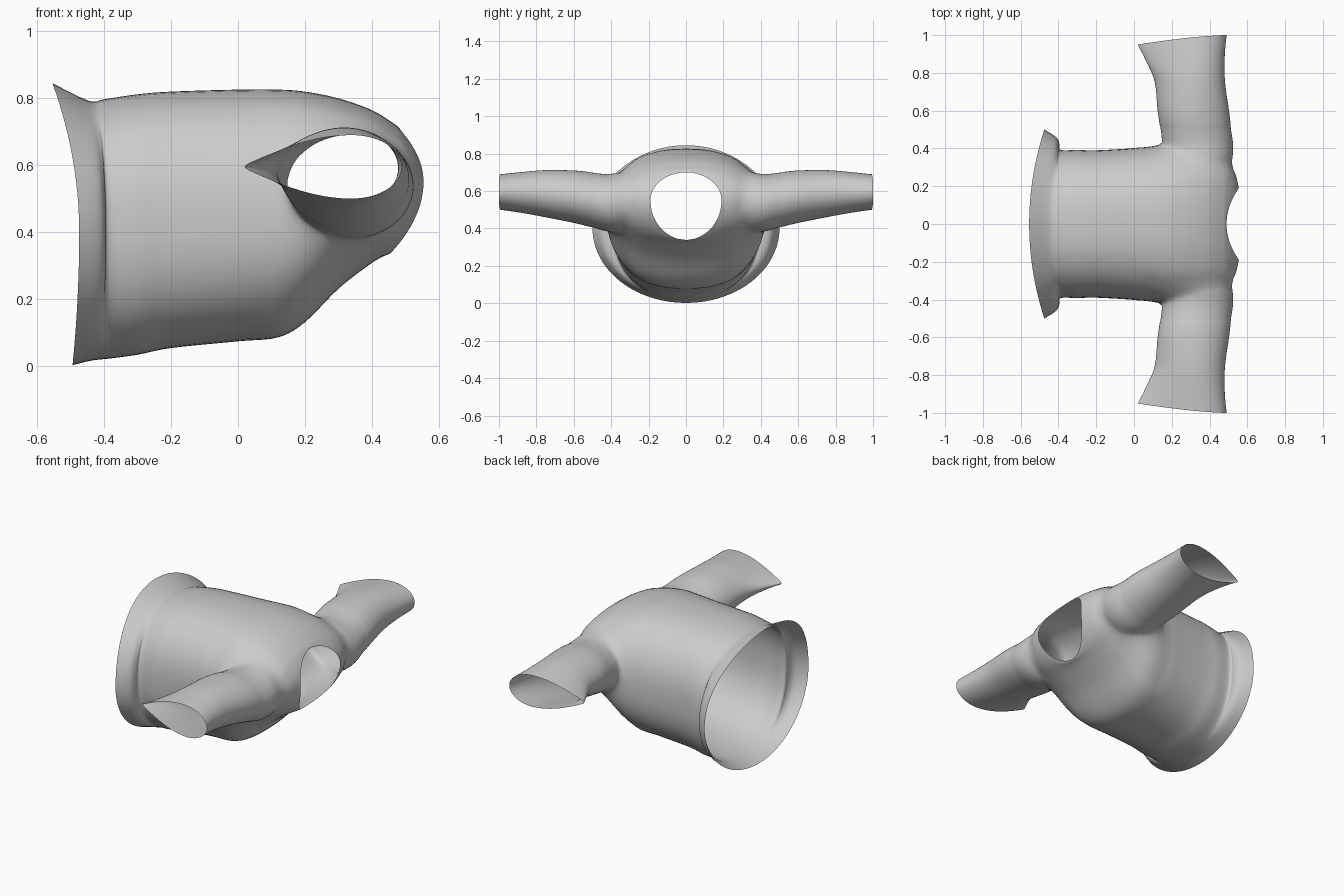
import bpy, bmesh
from math import sin, cos, pi

if "Cube" in bpy.data.objects:
    bpy.data.objects.remove(bpy.data.objects["Cube"])

SEG = 72

def catmull(rows, steps):
    """Smoothly interpolate parameter rows along a loft."""
    out = []
    for i in range(len(rows) - 1):
        a, b, c, d = (rows[max(i - 1, 0)], rows[i], rows[i + 1],
                      rows[min(i + 2, len(rows) - 1)])
        for k in range(steps):
            t = k / steps
            out.append([0.5 * (2 * q + (r - p) * t + (2 * p - 5 * q + 4 * r - s) * t * t
                               + (3 * q - p - 3 * r + s) * t ** 3)
                        for p, q, r, s in zip(a, b, c, d)])
    out.append(list(rows[-1]))
    return out

def loft(bm, rings, tip_a, tip_b):
    """Skin the rings; both ends are closed by a cone to a tip."""
    vs = [[bm.verts.new(p) for p in ring] for ring in rings]
    for r0, r1 in zip(vs, vs[1:]):
        for i in range(SEG):
            j = (i + 1) % SEG
            bm.faces.new((r0[i], r0[j], r1[j], r1[i]))
    for ring, tip in ((vs[0], tip_a), (vs[-1], tip_b)):
        v = bm.verts.new(tip)
        for i in range(SEG):
            bm.faces.new((ring[i], ring[(i + 1) % SEG], v))

def to_object(bm, name):
    bmesh.ops.recalc_face_normals(bm, faces=bm.faces[:])
    me = bpy.data.meshes.new(name)
    bm.to_mesh(me)
    bm.free()
    ob = bpy.data.objects.new(name, me)
    bpy.context.collection.objects.link(ob)
    return ob

def spow(v, e):
    return (1 if v >= 0 else -1) * abs(v) ** e

def torso_ring(p):
    xs, xt, xb, hw, zt, zb, zc, n = p
    pts = []
    for i in range(SEG):
        a = 2 * pi * i / SEG
        c, s = spow(cos(a), 2 / n), spow(sin(a), 2 / n)
        x = xs + ((xt if s > 0 else xb) - xs) * s * s
        pts.append((x, hw * c, zc + s * ((zt - zc) if s > 0 else (zc - zb))))
    return pts

def sleeve_ring(p, side):
    y, skew, x0, xp, x1, z0, z1, taper = p
    zc = (z0 + z1) / 2
    pts = []
    for i in range(SEG):
        a = 2 * pi * i / SEG
        c, s = cos(a), sin(a)
        x = xp + c * ((x1 - xp) if c > 0 else (xp - x0))
        f = 1 - taper * c * c if c < 0 else 1
        yy = y - skew * max(0, (x1 - x) / (x1 - x0)) ** 1.5
        pts.append((x, side * yy, zc + s * f * (z1 - z0) / 2))
    return pts

# torso: x at side / top / bottom, half width, z top, z bottom, z widest, squareness
torso_rows = [
    (-.475, -.555, -.495, .50, .845, .002, .40, 2.0),
    (-.412, -.465, -.45, .46, .80, .013, .40, 2.1),
    (-.395, -.43, -.42, .425, .79, .018, .40, 2.2),
    (-.388, -.40, -.38, .392, .797, .022, .42, 2.3),
    (-.30, -.30, -.30, .392, .812, .033, .43, 2.4),
    (-.20, -.20, -.20, .390, .820, .053, .44, 2.4),
    (0, 0, 0, .402, .826, .073, .45, 2.4),
    (.12, .12, .12, .42, .826, .085, .46, 2.4),
    (.20, .20, .20, .43, .82, .13, .48, 2.4),
    (.30, .30, .30, .43, .80, .23, .52, 2.3),
    (.40, .40, .39, .42, .765, .30, .55, 2.2),
    (.49, .465, .43, .36, .725, .325, .56, 2.1),
    (.535, .483, .452, .27, .71, .334, .555, 2.0),
    (.555, .49, .46, .19, .70, .34, .55, 2.0)]
bm = bmesh.new()
loft(bm, [torso_ring(p) for p in catmull(torso_rows, 5)], (-4, 0, .4), (4, 0, .6))
shirt = to_object(bm, "shirt")

# sleeves: y, cuff skew, x back / thickest / front, z low, z high, teardrop taper
sleeve_rows = [
    (.26, 0, .22, .36, .50, .44, .68, 0),
    (.34, 0, .16, .35, .522, .385, .70, 0),
    (.42, 0, .148, .34, .528, .382, .692, 0),
    (.50, 0, .14, .33, .515, .405, .70, 0),
    (.60, 0, .125, .32, .503, .43, .71, .05),
    (.75, 0, .11, .32, .482, .46, .712, .2),
    (.88, .02, .065, .33, .480, .483, .702, .45),
    (1.0, .05, .02, .34, .49, .50, .69, .65)]
bm = bmesh.new()
for side in (1, -1):
    loft(bm, [sleeve_ring(p, side) for p in catmull(sleeve_rows, 7)],
         (.36, side * .22, .56), (.3, side * 4, .6))
sleeves = to_object(bm, "sleeves_helper")

# join sleeves to torso
mod = shirt.modifiers.new("join", 'BOOLEAN')
mod.operation = 'UNION'
mod.solver = 'EXACT'
mod.object = sleeves
bpy.context.view_layer.objects.active = shirt
shirt.select_set(True)
bpy.ops.object.modifier_apply(modifier="join")
bpy.data.objects.remove(sleeves)

# open the neck, hem and cuffs, then soften the armhole seams
bm = bmesh.new()
bm.from_mesh(shirt.data)
bmesh.ops.delete(bm, geom=[v for v in bm.verts if v.co.length > 2], context='VERTS')
bmesh.ops.remove_doubles(bm, verts=bm.verts[:], dist=.003)
for _ in range(14):
    seam = [v for v in bm.verts if .27 < abs(v.co.y) < .52 and v.co.x > .05
            and not v.is_boundary]
    bmesh.ops.smooth_vert(bm, verts=seam, factor=.5,
                          use_axis_x=True, use_axis_y=True, use_axis_z=True)
bm.to_mesh(shirt.data)
bm.free()
bpy.ops.object.shade_smooth_by_angle(angle=1.0)
